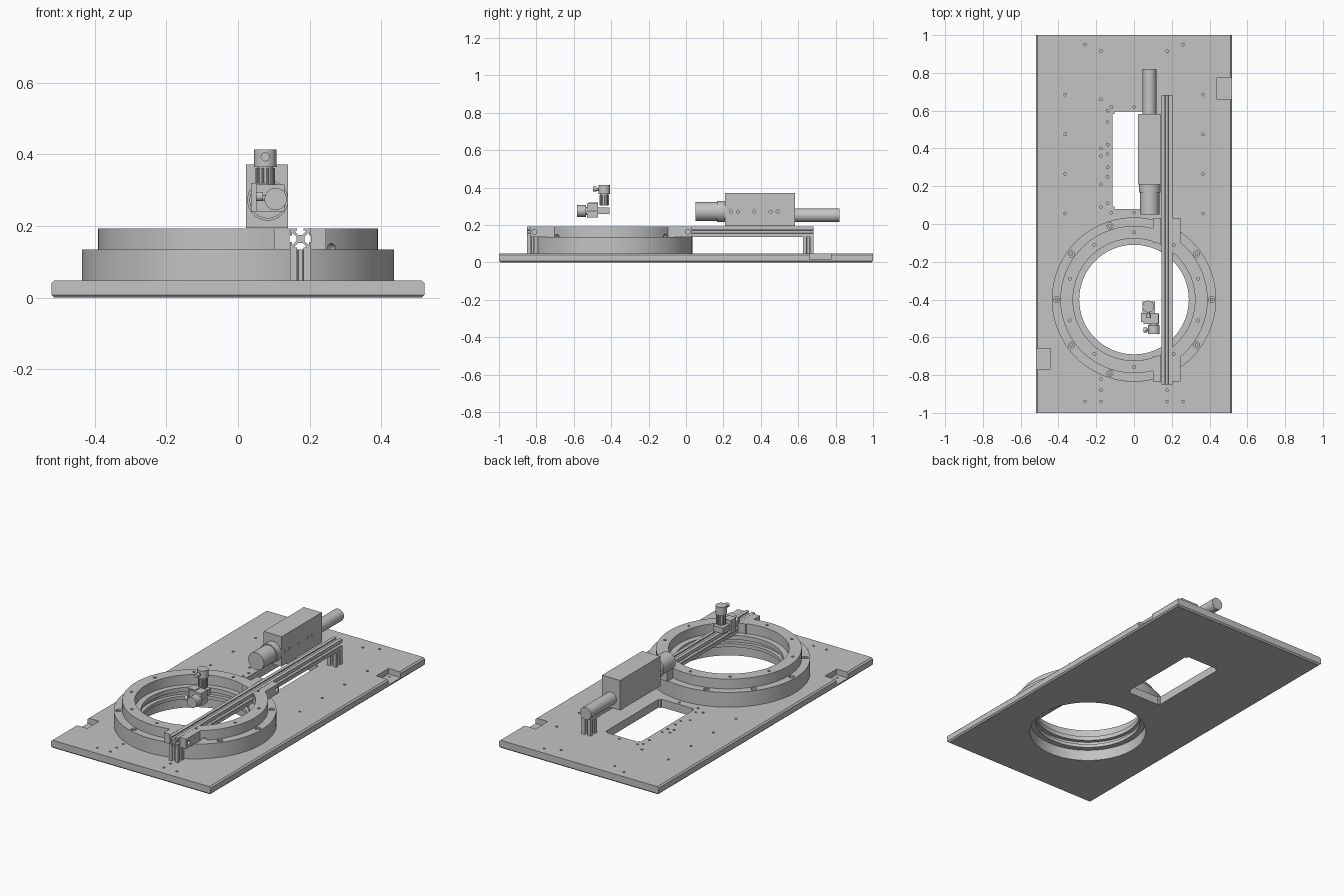
import bpy, bmesh
from math import radians, cos, sin, pi
from mathutils import Matrix, Vector

if "Cube" in bpy.data.objects:
    bpy.data.objects.remove(bpy.data.objects["Cube"])

grey = bpy.data.materials.new("machined grey")
grey.use_nodes = True
grey.diffuse_color = (0.55, 0.55, 0.55, 1)
grey.node_tree.nodes["Principled BSDF"].inputs["Base Color"].default_value = grey.diffuse_color

TURN = {"X": Matrix.Rotation(pi / 2, 4, "Y"), "Y": Matrix.Rotation(-pi / 2, 4, "X"), "Z": Matrix()}
PLATE_TOP, RING_TOP, CLAMP_TOP = 0.048, 0.135, 0.193
RING_Y = -0.4
RAIL_X, RAIL_Z = 0.174, 0.164


def box(bm, x, y, z):
    """Box from three (low, high) ranges."""
    mid = Vector([(a + b) / 2 for a, b in (x, y, z)])
    size = [b - a for a, b in (x, y, z)]
    return bmesh.ops.create_cube(bm, matrix=Matrix.Translation(mid) @ Matrix.Diagonal((*size, 1)))


def cyl(bm, centre, r, length, axis="Z", sides=32, spin=0):
    m = Matrix.Translation(centre) @ Matrix.Rotation(spin, 4, "Z") @ TURN[axis]
    bmesh.ops.create_cone(bm, cap_ends=True, segments=sides, radius1=r, radius2=r, depth=length, matrix=m)


def finish(name, bm, smooth=True):
    bmesh.ops.recalc_face_normals(bm, faces=bm.faces)
    mesh = bpy.data.meshes.new(name)
    bm.to_mesh(mesh)
    bm.free()
    mesh.materials.append(grey)
    ob = bpy.data.objects.new(name, mesh)
    bpy.context.collection.objects.link(ob)
    if smooth:
        shade(ob)
    return ob


def activate(ob):
    bpy.ops.object.select_all(action="DESELECT")
    ob.select_set(True)
    bpy.context.view_layer.objects.active = ob


def shade(ob):
    activate(ob)
    bpy.ops.object.shade_smooth_by_angle(angle=radians(30))


def combine(ob, bm, operation="DIFFERENCE"):
    """Apply a boolean with a temporary tool mesh."""
    tool = finish("cutter", bm, smooth=False)
    tool.hide_render = True
    mod = ob.modifiers.new("cut", "BOOLEAN")
    mod.operation, mod.object, mod.solver = operation, tool, "EXACT"
    activate(ob)
    bpy.ops.object.modifier_apply(modifier=mod.name)
    bpy.data.objects.remove(tool)
    shade(ob)


def lathe(name, profile):
    """Closed ring section spun round the ring centre."""
    bm = bmesh.new()
    verts = [bm.verts.new((r, RING_Y, z)) for r, z in profile]
    edges = [bm.edges.new((a, b)) for a, b in zip(verts, verts[1:] + verts[:1])]
    bmesh.ops.spin(bm, geom=verts + edges, cent=(0, RING_Y, 0), axis=(0, 0, 1), angle=2 * pi, steps=96)
    bmesh.ops.remove_doubles(bm, verts=bm.verts, dist=0.0001)
    return finish(name, bm)


def on_ring(r, degrees, z):
    a = radians(degrees)
    return (r * cos(a), RING_Y + r * sin(a), z)


def slotted_bar(name, start, length, axis):
    """Square extrusion with a T slot on each side."""
    h = 0.029
    side = [(h, -h), (h, -0.009), (h - 0.005, -0.009), (h - 0.005, -0.018), (0.011, -0.006)]
    side += [(x, -y) for x, y in side[:0:-1]]
    bm = bmesh.new()
    points = [Matrix.Rotation(k * pi / 2, 2) @ Vector(p) for k in range(4) for p in side]
    face = bm.faces.new([bm.verts.new((p.x, p.y, 0)) for p in points])
    out = bmesh.ops.extrude_face_region(bm, geom=[face])["geom"]
    bmesh.ops.translate(bm, vec=(0, 0, length), verts=[v for v in out if isinstance(v, bmesh.types.BMVert)])
    bm.transform(Matrix.Translation(start) @ TURN[axis])
    return finish(name, bm, smooth=False)


# Base plate with chamfered lower rim and long upper edges
bm = bmesh.new()
box(bm, (-0.52, 0.52), (-1, 1), (0, PLATE_TOP))
rim = []
for e in bm.edges:
    a, b = (v.co for v in e.verts)
    low = max(a.z, b.z) < 0.01
    long_top = min(a.z, b.z) > 0.01 and abs(a.x - b.x) < 0.01
    if low or long_top:
        rim.append(e)
bmesh.ops.bevel(bm, geom=rim, offset=0.008, segments=1, affect="EDGES")
plate = finish("base_plate", bm, smooth=False)

# Round opening, rectangular window and the two corner pockets
bm = bmesh.new()
cyl(bm, (0, RING_Y, 0), 0.323, 0.3, sides=96)
win = box(bm, (-0.115, 0.115), (0.08, 0.595), (-0.1, 0.1))["verts"]
upright = {e for v in win for e in v.link_edges if abs(e.verts[0].co.z - e.verts[1].co.z) > 0.1}
bmesh.ops.bevel(bm, geom=list(upright), offset=0.012, segments=4, affect="EDGES")
box(bm, (0.44, 0.6), (0.66, 0.775), (0.015, 0.1))
box(bm, (-0.6, -0.445), (-0.77, -0.66), (0.015, 0.1))
combine(plate, bm)

# Blind screw holes in the plate
spots = [(x, y) for x in (-0.365, 0.365) for y in (0.055, 0.265, 0.475, 0.685)]
spots += [(s * x, y) for s in (-1, 1) for x, y in ((0.26, 0.95), (0.175, 0.915), (0.26, -0.94), (0.175, -0.94), (0.175, -0.88))]
spots += [(-0.14, y) for y in (0.11, 0.25, 0.3, 0.37, 0.42, 0.54, 0.6)]
spots += [(-0.175, y) for y in (-0.82, 0.09, 0.21, 0.36, 0.4, 0.66)]
spots += [(x, y) for x in (-0.12, 0) for y in (0.06, 0.62)]
bm = bmesh.new()
for x, y in spots:
    cyl(bm, (x, y, PLATE_TOP), 0.007, 0.04, sides=12)
for x, y in ((0.465, 0.69), (0.465, 0.75), (-0.47, -0.74), (-0.47, -0.68)):
    cyl(bm, (x, y, 0.015), 0.006, 0.014, sides=12)
combine(plate, bm)

# Lower ring with inner grooves and counterbored screws
lower = lathe("lower_ring", [(0.323, PLATE_TOP), (0.435, PLATE_TOP), (0.435, RING_TOP), (0.29, RING_TOP),
                             (0.29, 0.11), (0.312, 0.11), (0.312, 0.085), (0.29, 0.085),
                             (0.29, 0.065), (0.323, 0.065)])
bm = bmesh.new()
for k in range(10):
    if k not in (2, 8):
        cyl(bm, on_ring(0.41, k * 36, RING_TOP), 0.016, 0.03, sides=20)
combine(lower, bm)
bm = bmesh.new()
for k in range(10):
    if k not in (2, 8):
        cyl(bm, on_ring(0.41, k * 36, 0.124), 0.009, 0.012, sides=16)
finish("ring_screws", bm)

# Upper ring with two clamp lugs, slotted for the rail
upper = lathe("upper_ring", [(0.323, RING_TOP), (0.39, RING_TOP), (0.39, CLAMP_TOP), (0.323, CLAMP_TOP)])
bm = bmesh.new()
for s in (-1, 1):
    span = sorted((RING_Y + s * 0.3, RING_Y + s * 0.433))
    box(bm, (0.1, 0.245), span, (RING_TOP, CLAMP_TOP))
combine(upper, bm, "UNION")
bm = bmesh.new()
for s in (-1, 1):
    span = sorted((RING_Y + s * 0.2, RING_Y + s * 0.46))
    box(bm, (RAIL_X - 0.03, RAIL_X + 0.03), span, (0.12, 0.21))
combine(upper, bm)
bm = bmesh.new()
for k in range(10):
    cyl(bm, on_ring(0.357, 18 + k * 36, CLAMP_TOP), 0.008, 0.03, sides=12)
for s in (-1, 1):
    cyl(bm, (0.245, RING_Y + s * 0.41, RAIL_Z), 0.013, 0.03, "X", 16)
    cyl(bm, on_ring(0.4, s * 48, RING_TOP), 0.016, 0.07, "X", 20, spin=radians(s * 48))
combine(upper, bm)

# Slotted rail and its two posts
slotted_bar("rail", (RAIL_X, -0.85, RAIL_Z), 1.533, "Y")
for name, y in (("front_post", -0.821), ("rear_post", 0.654)):
    slotted_bar(name, (RAIL_X, y, PLATE_TOP), RING_TOP - PLATE_TOP, "Z")

# Drive unit: housing, front motor with collar, rear tube
bm = bmesh.new()
box(bm, (0.022, 0.14), (0.208, 0.583), (0.195, 0.372))
housing = finish("drive_housing", bm, smooth=False)
bm = bmesh.new()
for y in (0.24, 0.278, 0.365, 0.452, 0.49):
    cyl(bm, (0.14, y, 0.272), 0.008, 0.03, "X", 12)
combine(housing, bm)
for name, x, y, z, r, length in (("drive_motor", 0.083, 0.11, 0.272, 0.051, 0.12),
                                 ("motor_collar", 0.083, 0.188, 0.272, 0.057, 0.044),
                                 ("rear_tube", 0.082, 0.7, 0.252, 0.036, 0.24)):
    bm = bmesh.new()
    cyl(bm, (x, y, z), r, length, "Y", 48)
    finish(name, bm)

# Two-axis head: bracket, upright motor and forward motor
bm = bmesh.new()
box(bm, (0.036, 0.085), (-0.52, -0.47), (0.24, 0.32))
box(bm, (0.05, 0.13), (-0.53, -0.47), (0.24, 0.315))
box(bm, (0.045, 0.11), (-0.47, -0.41), (0.26, 0.295))
finish("head_bracket", bm, smooth=False)


def small_motor(name, centre, axis, tip, direction):
    """Capped motor with a ribbed neck behind it."""
    along = Vector((0, -1, 0)) if axis == "Y" else Vector((0, 0, 1))
    c = Vector(centre)
    bm = bmesh.new()
    cyl(bm, c, 0.031, 0.048, axis)
    cyl(bm, c - along * 0.05, 0.022, 0.07, axis)
    for k in range(10):
        a = k * pi / 5
        side = Vector((cos(a), 0, sin(a))) if axis == "Y" else Vector((cos(a), sin(a), 0))
        cyl(bm, c - along * 0.055 + side * 0.023, 0.004, 0.055, axis, 8)
    cyl(bm, tip, 0.013, 0.02, direction, 16)
    cyl(bm, (Vector(tip) + c) / 2, 0.008, (Vector(tip) - c).length, direction, 12)
    finish(name, bm)


small_motor("upright_motor", (0.076, -0.437, 0.389), "Z", (0.076, -0.488, 0.393), "Y")
small_motor("forward_motor", (0.105, -0.558, 0.275), "Y", (0.06, -0.562, 0.282), "X")
